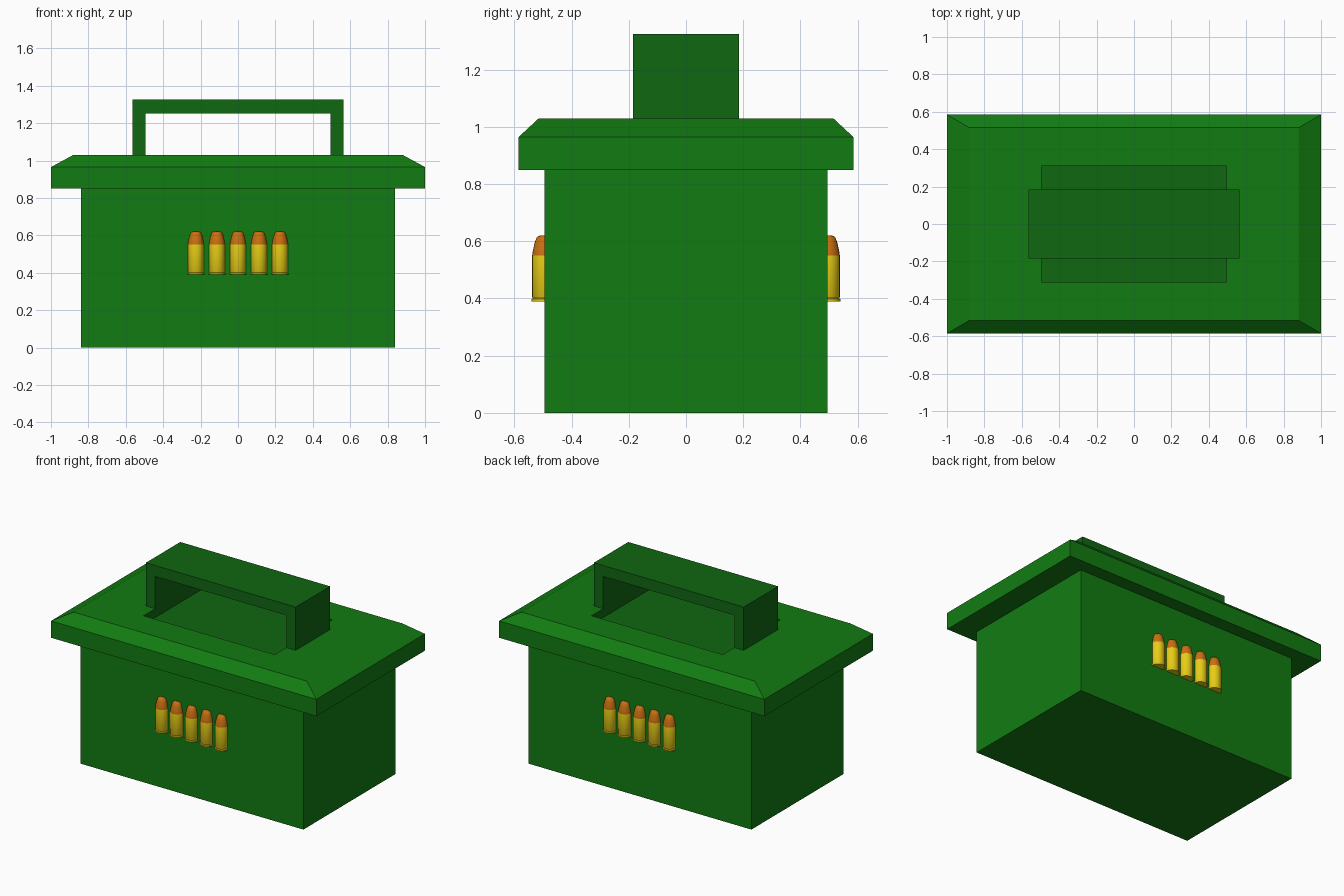
import bpy, bmesh, math

if "Cube" in bpy.data.objects:
    bpy.data.objects.remove(bpy.data.objects["Cube"])


def material(name, rgb):
    m = bpy.data.materials.new(name)
    m.diffuse_color = (*rgb, 1)
    m.use_nodes = True
    m.node_tree.nodes["Principled BSDF"].inputs["Base Color"].default_value = m.diffuse_color
    return m


GREEN = material("box green", (0.006, 0.2, 0.006))
DARK = material("handle dark green", (0.005, 0.135, 0.006))
BRASS = material("case yellow", (0.82, 0.62, 0.008))
COPPER = material("tip orange", (0.58, 0.16, 0.006))


def finish(name, bm, mats):
    bmesh.ops.recalc_face_normals(bm, faces=bm.faces)
    me = bpy.data.meshes.new(name)
    bm.to_mesh(me)
    bm.free()
    for m in mats:
        me.materials.append(m)
    ob = bpy.data.objects.new(name, me)
    bpy.context.collection.objects.link(ob)
    return ob


def loft(name, rings, mats, mat_rule=lambda i: 0):
    """Skin a stack of closed rings; mat_rule picks the colour of each band."""
    bm = bmesh.new()
    vs = [[bm.verts.new(p) for p in r] for r in rings]
    n = len(vs[0])
    for i in range(len(vs) - 1):
        for j in range(n):
            k = (j + 1) % n
            f = bm.faces.new((vs[i][j], vs[i][k], vs[i + 1][k], vs[i + 1][j]))
            f.material_index = mat_rule(i)
    bm.faces.new(vs[0][::-1]).material_index = mat_rule(0)
    bm.faces.new(vs[-1]).material_index = mat_rule(len(vs) - 2)
    return finish(name, bm, mats)


def rect(x, y, z):
    return [(-x, -y, z), (x, -y, z), (x, y, z), (-x, y, z)]


def circle(cx, cy, r, z, n=24):
    return [(cx + r * math.cos(2 * math.pi * i / n),
             cy + r * math.sin(2 * math.pi * i / n), z) for i in range(n)]


# Box body
loft("box_body", [rect(0.84, 0.495, 0), rect(0.84, 0.495, 0.85)], [GREEN])

# Lid with sloped edges and a shallow recess under the handle
loft("lid", [rect(1, 0.585, 0.85), rect(1, 0.585, 0.965), rect(0.88, 0.515, 1.03),
             rect(0.495, 0.31, 1.03), rect(0.495, 0.31, 0.97)],
     [GREEN, DARK], lambda i: 1 if i == 3 else 0)

# Handle: arch profile swept across the depth
arch = [(-0.565, 1.03), (-0.565, 1.325), (0.565, 1.325), (0.565, 1.03),
        (0.495, 1.03), (0.495, 1.25), (-0.495, 1.25), (-0.495, 1.03)]
loft("handle", [[(x, y, z) for x, z in arch] for y in (-0.185, 0.185)], [DARK])

# Rows of cartridges half sunk into the front and back walls
profile = [(0.045, 0.39), (0.045, 0.398), (0.040, 0.401), (0.043, 0.406), (0.043, 0.55),
           (0.040, 0.57), (0.034, 0.595), (0.028, 0.612), (0.022, 0.618), (0.012, 0.621)]
for side, sy in (("front", -0.495), ("back", 0.495)):
    for i in range(5):
        cx = (i - 2) * 0.1125
        ob = loft(f"{side}_cartridge_{i + 1}",
                  [circle(cx, sy, r, z) for r, z in profile],
                  [BRASS, COPPER], lambda b: 1 if b >= 4 else 0)
        bpy.ops.object.select_all(action='DESELECT')
        ob.select_set(True)
        bpy.context.view_layer.objects.active = ob
        bpy.ops.object.shade_smooth_by_angle(angle=math.radians(35))
